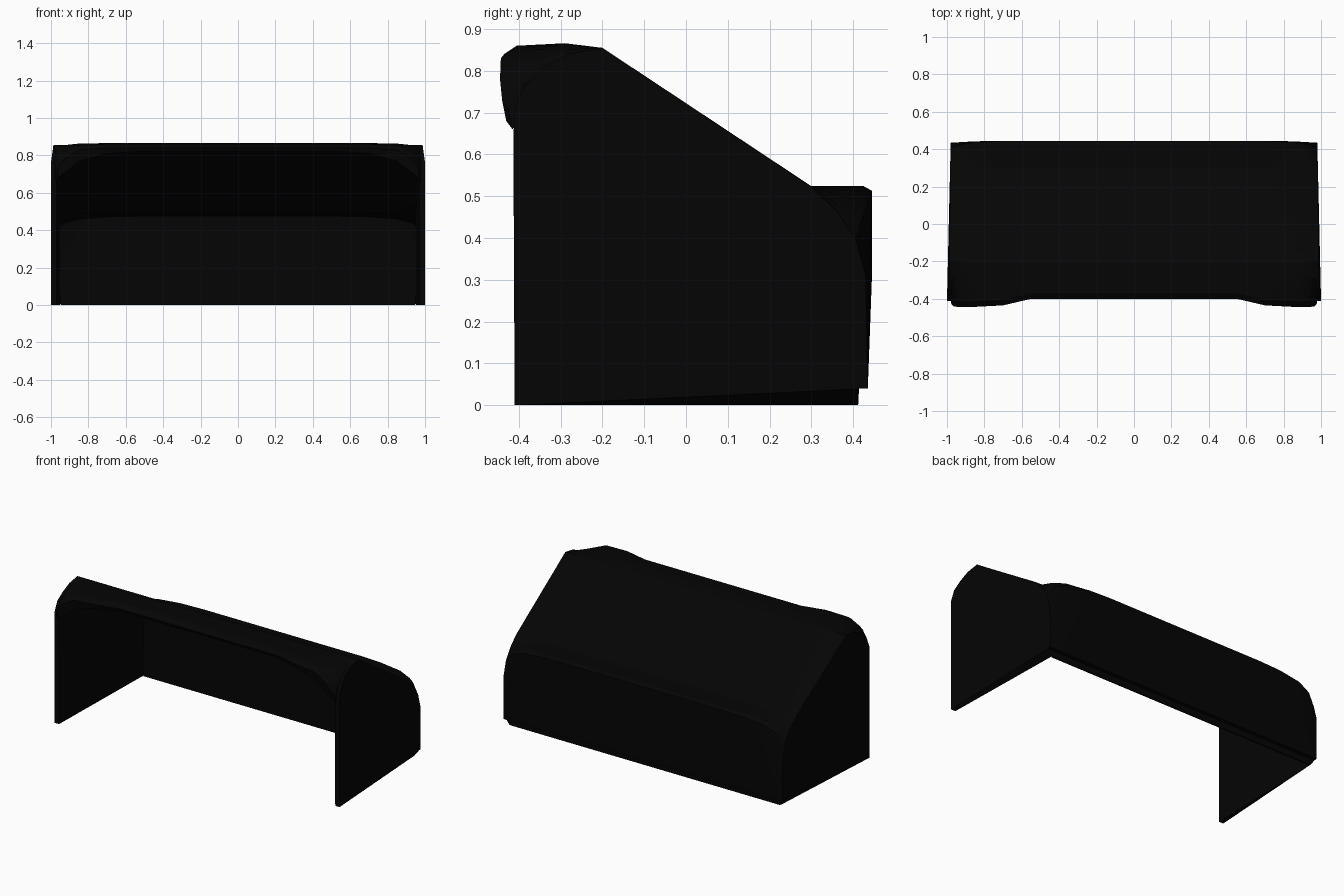
import bpy, bmesh, math

if "Cube" in bpy.data.objects:
    bpy.data.objects.remove(bpy.data.objects["Cube"])

black = bpy.data.materials.new("matte black")
black.diffuse_color = (0.0014, 0.0014, 0.0014, 1)
black.use_nodes = True
black.node_tree.nodes["Principled BSDF"].inputs["Base Color"].default_value = black.diffuse_color


def finish(name, bm):
    """Turn a right-hand half into a mirrored, shaded object."""
    bmesh.ops.recalc_face_normals(bm, faces=bm.faces)
    me = bpy.data.meshes.new(name)
    bm.to_mesh(me)
    bm.free()
    me.materials.append(black)
    ob = bpy.data.objects.new(name, me)
    bpy.context.collection.objects.link(ob)
    ob.modifiers.new("mirror", "MIRROR").use_clip = True
    bpy.ops.object.select_all(action='DESELECT')
    ob.select_set(True)
    bpy.context.view_layer.objects.active = ob
    bpy.ops.object.shade_smooth_by_angle(angle=math.radians(25))


def loft(name, rings, cap_start=True):
    """Join equal closed rings of points with quads and cap the ends."""
    bm = bmesh.new()
    vs = [[bm.verts.new(p) for p in r] for r in rings]
    n = len(rings[0])
    for a, b in zip(vs, vs[1:]):
        for i in range(n):
            j = (i + 1) % n
            bm.faces.new((a[i], a[j], b[j], b[i]))
    if cap_start:
        bm.faces.new(vs[0])
    bm.faces.new(vs[-1])
    finish(name, bm)


# Roof and back wall: one folded sheet; the front lip flares and arches down
# to the sides (drop, under), the rear edge rounds off towards the ends (k)
def sheet_ring(x, lip, drop, under, k):
    mix = lambda a, b: a + (b - a) * k
    outer = [(lip, 0.84 - drop), (lip + 0.03, 0.86 - drop * 0.75),
             (-0.29, 0.866 - drop * 0.25), (-0.2, 0.855),
             (0.3, 0.524), (mix(0.425, 0.36), mix(0.524, 0.465)),
             (mix(0.445, 0.405), mix(0.513, 0.40)), (mix(0.445, 0.43), 0.31),
             (0.435, 0.04), (0.412, 0.04), (0.412, 0)]
    inner = [(0.403, 0), (0.41, 0.30), (mix(0.405, 0.38), mix(0.475, 0.40)),
             (0.29, 0.488), (-0.21, 0.82), (-0.29, 0.83 - under * 0.3),
             (lip + 0.01, 0.82 - under)]
    return [(min(x, 0.945) if z == 0 else x, y, z) for y, z in outer + inner]


loft("roof_and_back", [sheet_ring(*s) for s in
                       [(0, -0.40, 0, 0, 0), (0.55, -0.40, 0, 0, 0),
                        (0.7, -0.435, 0, 0.01, 0.04), (0.85, -0.443, 0.01, 0.05, 0.2),
                        (0.93, -0.445, 0.06, 0.115, 0.5), (0.965, -0.44, 0.11, 0.14, 0.85),
                        (0.978, -0.425, 0.13, 0.16, 1)]],
     cap_start=False)

# Side panels: narrower at the back and top, outer skin cut up at the bottom rear
side = [(-0.41, 0), (-0.413, 0.64), (-0.41, 0.71), (-0.385, 0.765), (-0.34, 0.81),
        (-0.28, 0.84), (-0.2, 0.855), (0.3, 0.522), (0.36, 0.465), (0.405, 0.40),
        (0.43, 0.31), (0.432, 0.04), (0.414, 0.04), (0.412, 0.039)]


def side_x(y, z):
    return 1.0 - 0.02 * (y + 0.41) / 0.85 - (0.008 if z > 0.8 else 0)


skin = [(side_x(y, z), y, z) for y, z in side]
lining = [(side_x(y, z) - 0.03, y, 0 if z == 0.039 else z) for y, z in side]
loft("side_panel", [lining, skin])
